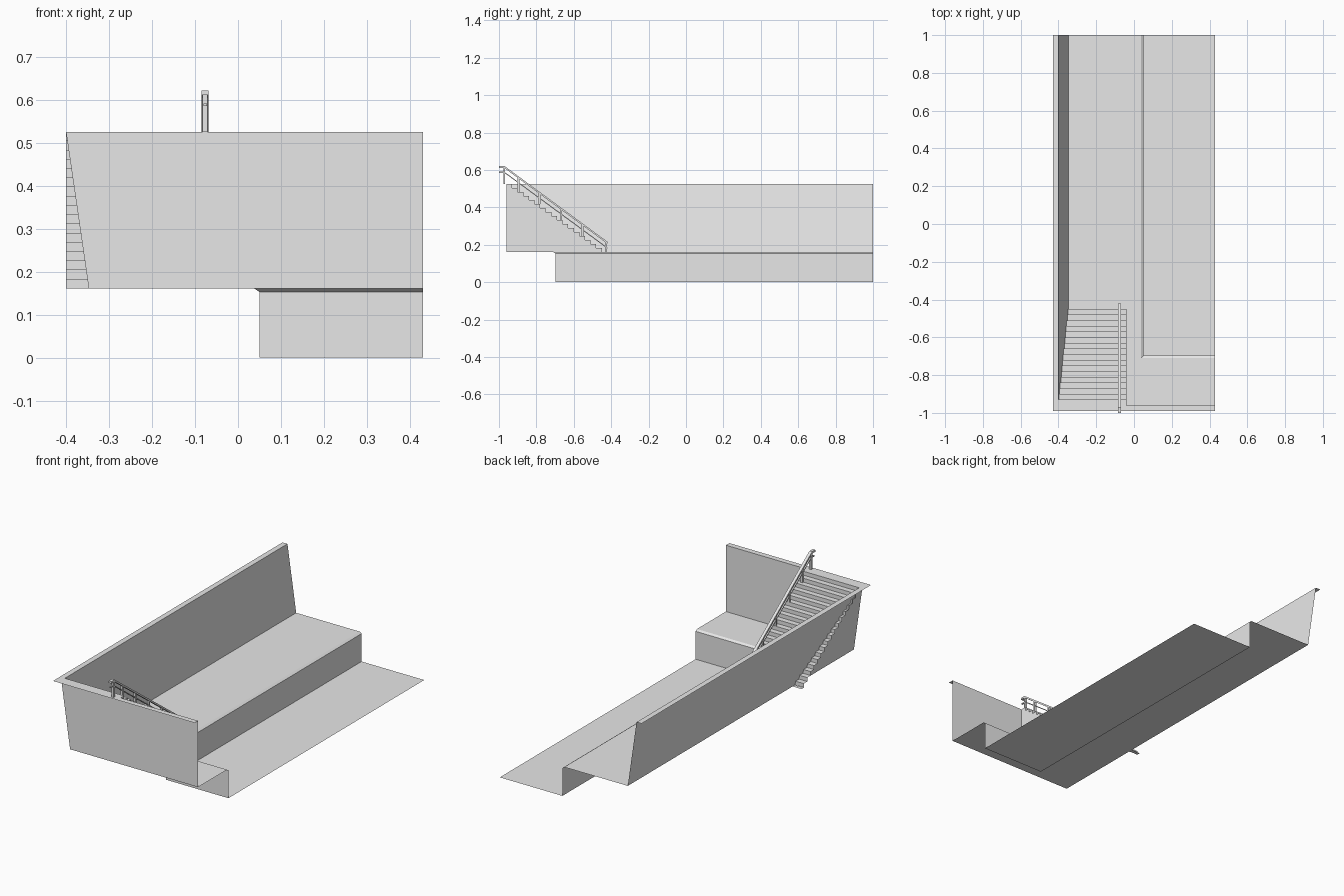
import bpy, bmesh
from mathutils import Vector

cube = bpy.data.objects.get("Cube")
if cube:
    bpy.data.objects.remove(cube, do_unlink=True)

grey = bpy.data.materials.new("plain_grey")
grey.use_nodes = True
grey.diffuse_color = (0.8, 0.8, 0.8, 1)
grey.node_tree.nodes["Principled BSDF"].inputs["Base Color"].default_value = (0.8, 0.8, 0.8, 1)

# Main dimensions
LEFT_TOP, LEFT_BASE, RIGHT = -0.40, -0.347, 0.43
FRONT, BACK = -0.96, 1.0
TOP, SHELF, LIP = 0.525, 0.161, 0.153
RIM = 0.03
POOL_X, POOL_Y, BEVEL = 0.05, -0.697, 0.012
STAIR_RIGHT, STEPS, TREAD = -0.04, 17, 0.03
RAIL_X = -0.0765


def finish(name, bm):
    mesh = bpy.data.meshes.new(name)
    bm.to_mesh(mesh)
    bm.free()
    mesh.materials.append(grey)
    obj = bpy.data.objects.new(name, mesh)
    bpy.context.collection.objects.link(obj)
    return obj


def sheet(name, faces, facing=None):
    """Open surface; each face is turned towards the given direction."""
    bm = bmesh.new()
    for points in faces:
        face = bm.faces.new([bm.verts.new(p) for p in points])
        face.normal_update()
        if facing and face.normal.dot(Vector(facing)) < 0:
            face.normal_flip()
    bmesh.ops.remove_doubles(bm, verts=bm.verts, dist=1e-5)
    return finish(name, bm)


def extrude_x(name, profile, centre, width):
    """Solid bar from a (y, z) profile, extruded across x."""
    bm = bmesh.new()
    face = bm.faces.new([bm.verts.new((centre - width / 2, y, z)) for y, z in profile])
    made = bmesh.ops.extrude_face_region(bm, geom=[face])
    moved = [v for v in made["geom"] if isinstance(v, bmesh.types.BMVert)]
    bmesh.ops.translate(bm, verts=moved, vec=(width, 0, 0))
    bmesh.ops.recalc_face_normals(bm, faces=bm.faces)
    return finish(name, bm)


def flat(x0, x1, y0, y1, z):
    return [(x0, y0, z), (x1, y0, z), (x1, y1, z), (x0, y1, z)]


# Rim along the left and front
sheet("rim", [[
    (LEFT_TOP - RIM, FRONT - RIM, TOP), (RIGHT, FRONT - RIM, TOP),
    (RIGHT, FRONT, TOP), (LEFT_TOP, FRONT, TOP),
    (LEFT_TOP, BACK, TOP), (LEFT_TOP - RIM, BACK, TOP)]], (0, 0, 1))

# Leaning side wall and upright front wall
sheet("side_wall", [[
    (LEFT_BASE, FRONT, SHELF), (LEFT_BASE, BACK, SHELF),
    (LEFT_TOP, BACK, TOP), (LEFT_TOP, FRONT, TOP)]], (1, 0, 0))
sheet("front_wall", [[
    (LEFT_BASE, FRONT, SHELF), (RIGHT, FRONT, SHELF),
    (RIGHT, FRONT, TOP), (LEFT_TOP, FRONT, TOP)]], (0, 1, 0))

# Shelf with its bevelled lip
edge_x, edge_y = POOL_X - BEVEL, POOL_Y - BEVEL
sheet("shelf", [[
    (LEFT_BASE, FRONT, SHELF), (RIGHT, FRONT, SHELF), (RIGHT, edge_y, SHELF),
    (edge_x, edge_y, SHELF), (edge_x, BACK, SHELF), (LEFT_BASE, BACK, SHELF)]], (0, 0, 1))
sheet("shelf_lip", [
    [(edge_x, edge_y, SHELF), (edge_x, BACK, SHELF), (POOL_X, BACK, LIP), (POOL_X, POOL_Y, LIP)],
    [(edge_x, edge_y, SHELF), (RIGHT, edge_y, SHELF), (RIGHT, POOL_Y, LIP), (POOL_X, POOL_Y, LIP)],
], (0, 0, 1))

# Lower basin
sheet("basin_walls", [
    [(POOL_X, POOL_Y, 0), (POOL_X, BACK, 0), (POOL_X, BACK, LIP), (POOL_X, POOL_Y, LIP)],
    [(POOL_X, POOL_Y, 0), (RIGHT, POOL_Y, 0), (RIGHT, POOL_Y, LIP), (POOL_X, POOL_Y, LIP)],
], (1, 1, 0))
sheet("basin_floor", [flat(POOL_X, RIGHT, POOL_Y, BACK, 0)], (0, 0, 1))

# Stairs: folded sheet of risers and treads, closed on the open side
rise = (TOP - SHELF) / STEPS
zigzag = []
for i in range(STEPS):
    y = FRONT + TREAD * (STEPS - i)
    zigzag += [(y, SHELF + rise * i), (y, SHELF + rise * (i + 1))]
zigzag.append((FRONT, TOP))
folds = [[(LEFT_TOP, ya, za), (STAIR_RIGHT, ya, za), (STAIR_RIGHT, yb, zb), (LEFT_TOP, yb, zb)]
         for (ya, za), (yb, zb) in zip(zigzag, zigzag[1:])]
sheet("stairs", folds, (0, 1, 1))
sheet("stair_side", [[(STAIR_RIGHT, y, z) for y, z in zigzag] + [(STAIR_RIGHT, FRONT, SHELF)]],
      (1, 0, 0))
foot_y = FRONT + TREAD * STEPS
sheet("stair_foot", [flat(LEFT_TOP, STAIR_RIGHT, foot_y, foot_y + 0.02, SHELF - 0.001)], (0, 0, 1))

# Handrail: level at the top, then following the stairs
RAIL_TOP, RAIL_END = -0.972, -0.42
SLOPE = -0.735


def rail(name, height, thick, width):
    end = height + SLOPE * (RAIL_END - RAIL_TOP)
    line = [(-1.0, height), (RAIL_TOP, height), (RAIL_END, end)]
    lower = [(y, z - thick) for y, z in reversed(line)]
    extrude_x(name, line + lower, RAIL_X, width)


rail("top_rail", 0.622, 0.011, 0.016)
rail("middle_rail", 0.591, 0.006, 0.008)

for n, y in enumerate((-0.972, -0.895, -0.783, -0.667, -0.553, -0.428)):
    head = 0.615 + SLOPE * (y - RAIL_TOP)
    step = max(0, min(STEPS, int((foot_y - y) / TREAD) + 1)) if y < foot_y else 0
    base = SHELF + rise * step
    half = 0.005
    extrude_x(f"rail_post_{n + 1}",
              [(y - half, base), (y + half, base), (y + half, head), (y - half, head)],
              RAIL_X, 0.012)
